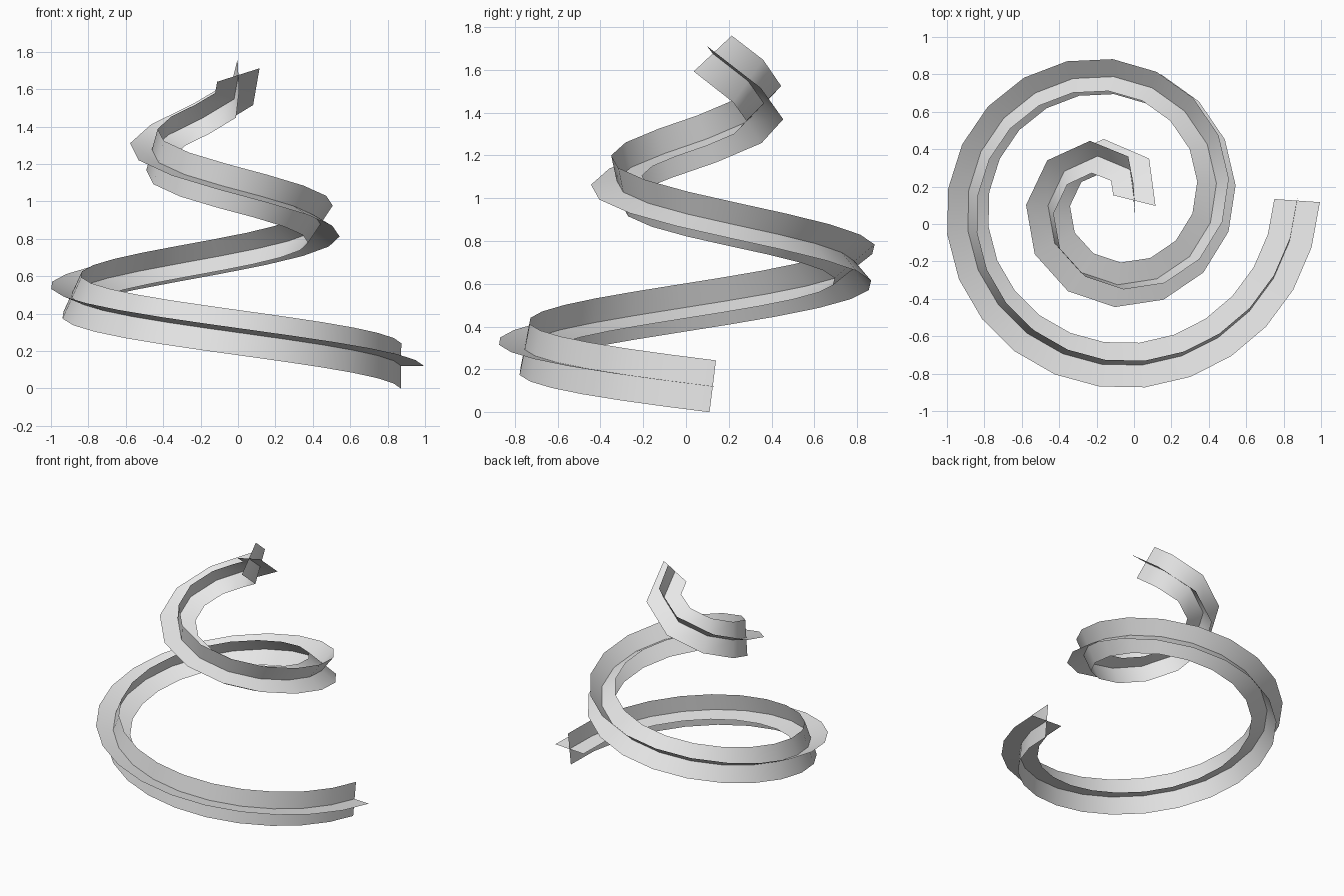
import bpy
import bmesh
from math import sin, cos, pi
from mathutils import Vector

cube = bpy.data.objects.get("Cube")
if cube:
    bpy.data.objects.remove(cube, do_unlink=True)

TURNS = 2
CENTRE = Vector((-0.118, 0.125, 0.121))
R_START, R_END = 0.99, 0.12
RISE = 1.555
HALF = 0.122          # half width of each ribbon
SEGMENTS = 33
DENSE = 4000
TOTAL = TURNS * 2 * pi

grey = bpy.data.materials.new("light grey")
grey.diffuse_color = (0.8, 0.8, 0.8, 1)
grey.use_nodes = True
grey.node_tree.nodes["Principled BSDF"].inputs["Base Color"].default_value = (0.8, 0.8, 0.8, 1)


def spiral(t):
    """Point on the rising, tightening clockwise spiral, t from 0 to 1."""
    r = R_START + (R_END - R_START) * t
    a = -TOTAL * t
    return CENTRE + Vector((r * cos(a), r * sin(a), RISE * t))


def tangent(t):
    return (spiral(t + 1e-3) - spiral(t - 1e-3)).normalized()


# Carry a twist-free frame along the spiral, keeping evenly spaced stations
points = [spiral(i / DENSE) for i in range(DENSE + 1)]
lengths = [0.0]
for p, q in zip(points, points[1:]):
    lengths.append(lengths[-1] + (q - p).length)
step = lengths[-1] / SEGMENTS

stations = []
direction = tangent(0)
side = direction.cross(Vector((0, 0, 1))).normalized()
for i, p in enumerate(points):
    new_direction = tangent(i / DENSE)
    side = direction.rotation_difference(new_direction) @ side
    side = (side - new_direction * side.dot(new_direction)).normalized()
    direction = new_direction
    if lengths[i] >= len(stations) * step - 1e-4:
        stations.append((p, side.copy(), direction.cross(side).normalized()))


def ribbon(name, axis):
    """Flat strip swept along the stations; axis picks the frame vector."""
    bm = bmesh.new()
    rows = [[bm.verts.new(s[0] + s[axis] * HALF * k) for k in (-1, 0, 1)]
            for s in stations]
    for a, b in zip(rows, rows[1:]):
        for k in range(2):
            bm.faces.new((a[k], a[k + 1], b[k + 1], b[k])).smooth = True
    mesh = bpy.data.meshes.new(name)
    bm.to_mesh(mesh)
    bm.free()
    mesh.materials.append(grey)
    obj = bpy.data.objects.new(name, mesh)
    bpy.context.collection.objects.link(obj)
    return obj


# Two crossed ribbons
ribbon("flat_ribbon", 1)
ribbon("upright_ribbon", 2)
